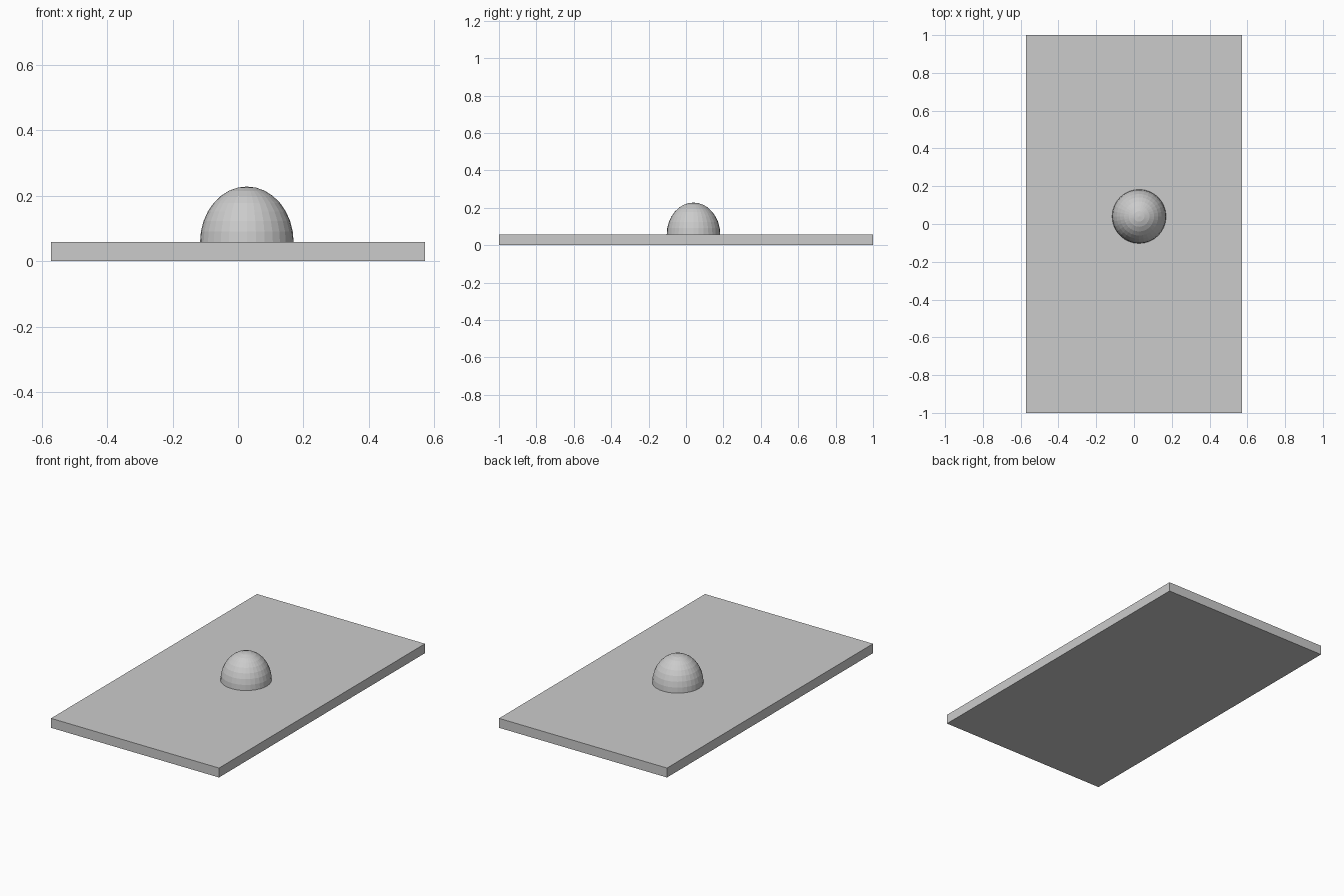
import bpy
import bmesh
from mathutils import Matrix, Vector

if "Cube" in bpy.data.objects:
    bpy.data.objects.remove(bpy.data.objects["Cube"])

PLATE = Vector((1.142, 2.0, 0.058))
DOME_RADIUS, DOME_HEIGHT = 0.143, 0.17
DOME_BASE = Vector((0.027, 0.04, PLATE.z))


def add_object(name, bm, location):
    mesh = bpy.data.meshes.new(name)
    bm.to_mesh(mesh)
    bm.free()
    obj = bpy.data.objects.new(name, mesh)
    obj.location = location
    bpy.context.collection.objects.link(obj)
    return obj


# Flat rectangular base plate
bm = bmesh.new()
bmesh.ops.create_cube(bm, size=1, matrix=Matrix.Diagonal((*PLATE, 1)))
add_object("base_plate", bm, (0, 0, PLATE.z / 2))

# Faceted dome: upper half of a slightly tall sphere, closed underneath
bm = bmesh.new()
bmesh.ops.create_uvsphere(
    bm, u_segments=32, v_segments=16, radius=1,
    matrix=Matrix.Diagonal((DOME_RADIUS, DOME_RADIUS, DOME_HEIGHT, 1)))
lower = [v for v in bm.verts if v.co.z < -0.001]
bmesh.ops.delete(bm, geom=lower, context='VERTS')
bmesh.ops.contextual_create(bm, geom=[e for e in bm.edges if e.is_boundary])
bmesh.ops.recalc_face_normals(bm, faces=bm.faces)
add_object("dome", bm, DOME_BASE)
